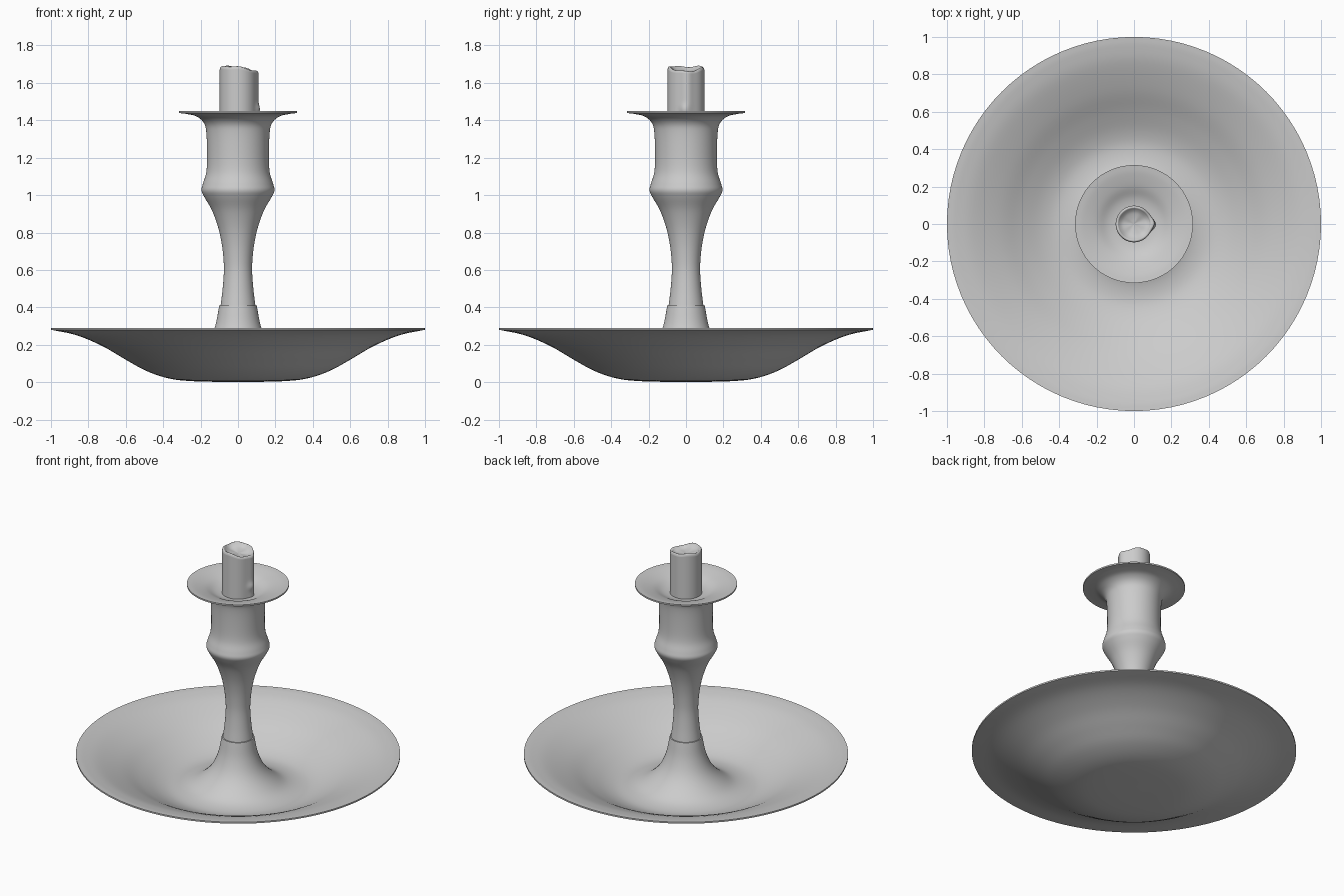
import bpy
import bmesh
import math
from mathutils import Vector

cube = bpy.data.objects.get("Cube")
if cube:
    bpy.data.objects.remove(cube, do_unlink=True)

SEGMENTS = 96

grey = bpy.data.materials.new("plain grey")
grey.use_nodes = True
colour = (0.6, 0.6, 0.6, 1)
grey.diffuse_color = colour
grey.node_tree.nodes["Principled BSDF"].inputs["Base Color"].default_value = colour


def smooth_curve(points, steps=5):
    """Catmull-Rom curve through the profile points."""
    pts = [Vector(p) for p in points]
    pts = [2 * pts[0] - pts[1]] + pts + [2 * pts[-1] - pts[-2]]
    out = []
    for a, b, c, d in zip(pts, pts[1:], pts[2:], pts[3:]):
        for i in range(steps):
            t = i / steps
            out.append(b + (c - a) * t / 2 + (2 * a - 5 * b + 4 * c - d) * t**2 / 2
                       + (3 * b - a - 3 * c + d) * t**3 / 2)
    return out + [pts[-2]]


def lathe(name, profile, warp=None):
    """Turn a (radius, height) profile about z; warp may reshape each point."""
    bm = bmesh.new()
    rings = []
    for r, z in profile:
        ring = []
        for k in range(SEGMENTS):
            a = math.tau * k / SEGMENTS
            rr, zz = warp(r, z, a) if warp else (r, z)
            ring.append(bm.verts.new((rr * math.cos(a), rr * math.sin(a), zz)))
        rings.append(ring)
    for low, high in zip(rings, rings[1:]):
        for k in range(SEGMENTS):
            n = (k + 1) % SEGMENTS
            bm.faces.new((low[k], low[n], high[n], high[k]))
    bmesh.ops.remove_doubles(bm, verts=bm.verts, dist=0.00005)
    bmesh.ops.recalc_face_normals(bm, faces=bm.faces)
    mesh = bpy.data.meshes.new(name)
    bm.to_mesh(mesh)
    bm.free()
    mesh.materials.append(grey)
    obj = bpy.data.objects.new(name, mesh)
    bpy.context.collection.objects.link(obj)
    bpy.ops.object.select_all(action="DESELECT")
    obj.select_set(True)
    bpy.context.view_layer.objects.active = obj
    bpy.ops.object.shade_smooth_by_angle(angle=math.radians(40))
    return obj


# Wide dish whose floor sweeps up into the foot of the stem
dish_outside = smooth_curve([(0, 0), (0.24, 0.005), (0.37, 0.02), (0.49, 0.06), (0.6, 0.12),
                             (0.72, 0.19), (0.86, 0.25), (1, 0.28)])
dish_inside = smooth_curve([(1, 0.29), (0.95, 0.284), (0.86, 0.262), (0.72, 0.204), (0.6, 0.14),
                            (0.49, 0.09), (0.4, 0.072), (0.3, 0.088), (0.22, 0.14),
                            (0.16, 0.21), (0.122, 0.3), (0.1, 0.41)])
lathe("dish_and_foot", dish_outside + dish_inside + [Vector((0, 0.41))])

# Turned stem flaring into the drip pan
stem_outside = smooth_curve([(0.093, 0.41), (0.083, 0.49), (0.076, 0.58), (0.077, 0.65),
                             (0.087, 0.74), (0.107, 0.83), (0.14, 0.92), (0.18, 0.99),
                             (0.195, 1.025), (0.188, 1.06), (0.17, 1.12), (0.165, 1.2),
                             (0.169, 1.33), (0.182, 1.385), (0.22, 1.42), (0.27, 1.433),
                             (0.315, 1.439)])
pan_inside = smooth_curve([(0.315, 1.449), (0.27, 1.442), (0.2, 1.422), (0.14, 1.395),
                           (0.08, 1.385), (0, 1.385)])
lathe("stem_and_pan", [Vector((0, 0.4))] + stem_outside + pan_inside)


# Burnt candle stub with an uneven lip and a wax run down its +x side
BASE, TOP = 1.38, 1.68


def melt(r, z, a):
    turn = math.atan2(math.sin(a), math.cos(a))
    level = max(0, (z - BASE) / (TOP - BASE))
    lip = -0.012 * math.cos(a) - 0.006 * math.cos(2 * a) + 0.003 * math.cos(5 * a + 1)
    lip *= min(1, r / 0.08)
    run = math.exp(-((turn - 0.05) / 0.3) ** 2) * (0.012 if r > 0.09 else 0.004)
    bead = 0.009 * math.exp(-((turn + 0.1) / 0.22) ** 2 - ((z - 1.46) / 0.025) ** 2)
    return r + run + bead, z + lip * level ** 3


candle_wall = [Vector((0.098, BASE + (1.665 - BASE) * i / 24)) for i in range(25)]
candle_lip = smooth_curve([(0.098, 1.667), (0.094, 1.678), (0.086, 1.68), (0.077, 1.672),
                           (0.06, 1.662), (0.03, 1.656), (0, 1.654)], 4)
lathe("candle_stub", [Vector((0, BASE))] + candle_wall + candle_lip,
      lambda r, z, a: melt(r, z, a) if r > 0.001 else (0, z))
